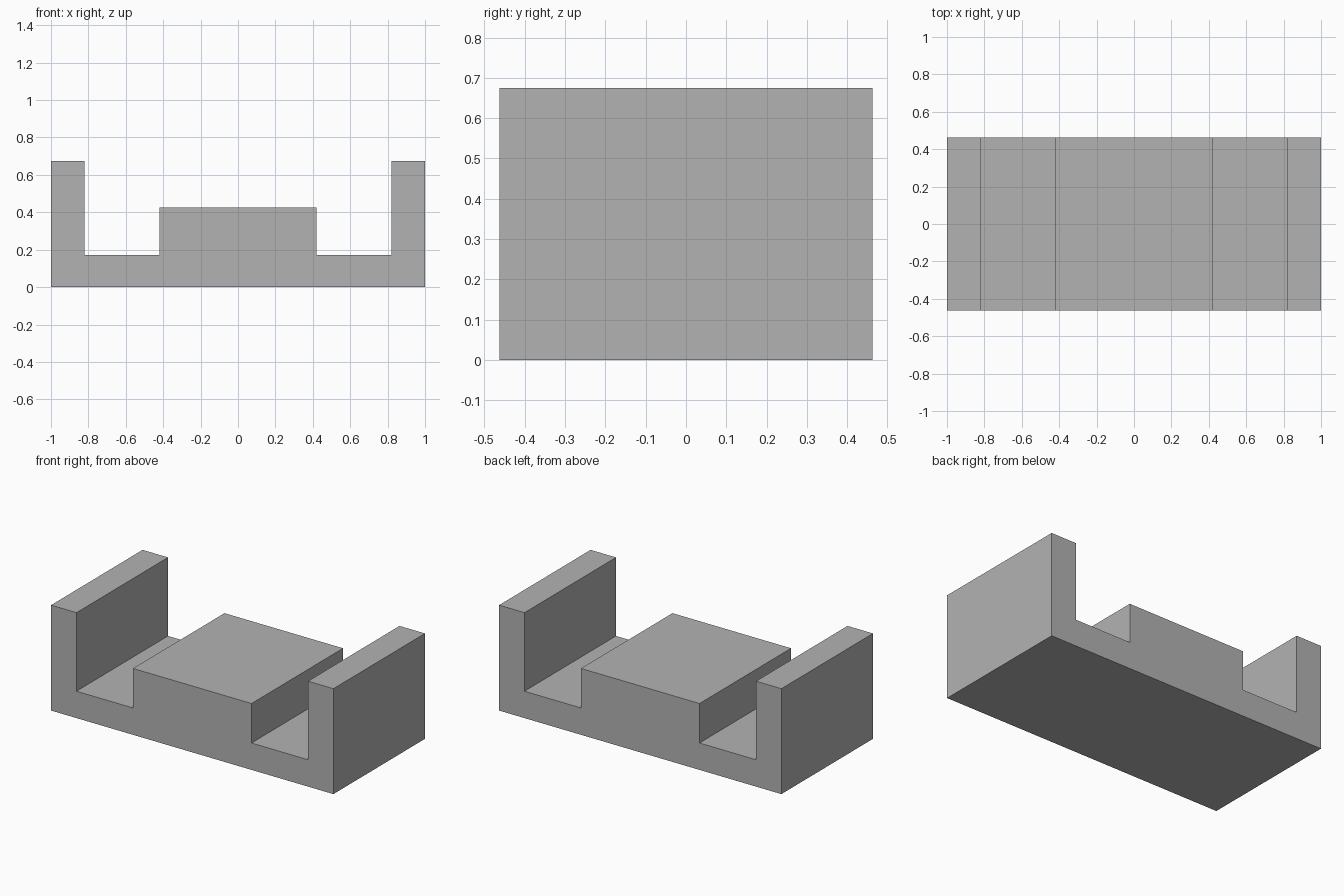
import bpy
import bmesh

HALF_DEPTH = 0.463

cube = bpy.data.objects.get("Cube")
if cube:
    bpy.data.objects.remove(cube, do_unlink=True)

grey = bpy.data.materials.new("plain grey")
grey.use_nodes = True
colour = (0.45, 0.45, 0.45, 1.0)
grey.diffuse_color = colour
grey.node_tree.nodes["Principled BSDF"].inputs["Base Color"].default_value = colour

# Right half of the stepped outline: raised centre, channel floor, side wall
half = [(0.42, 0.425), (0.42, 0.172), (0.82, 0.172),
        (0.82, 0.675), (1.0, 0.675), (1.0, 0.0)]
outline = half + [(-x, z) for x, z in reversed(half)]

# Extrude the mirrored outline from front to back
bm = bmesh.new()
front = bm.faces.new([bm.verts.new((x, -HALF_DEPTH, z)) for x, z in outline])
result = bmesh.ops.extrude_face_region(bm, geom=[front], use_keep_orig=True)
back_verts = [v for v in result["geom"] if isinstance(v, bmesh.types.BMVert)]
bmesh.ops.translate(bm, verts=back_verts, vec=(0, 2 * HALF_DEPTH, 0))
bmesh.ops.recalc_face_normals(bm, faces=bm.faces)

mesh = bpy.data.meshes.new("channel_block")
bm.to_mesh(mesh)
bm.free()
mesh.materials.append(grey)
block = bpy.data.objects.new("channel_block", mesh)
bpy.context.collection.objects.link(block)
